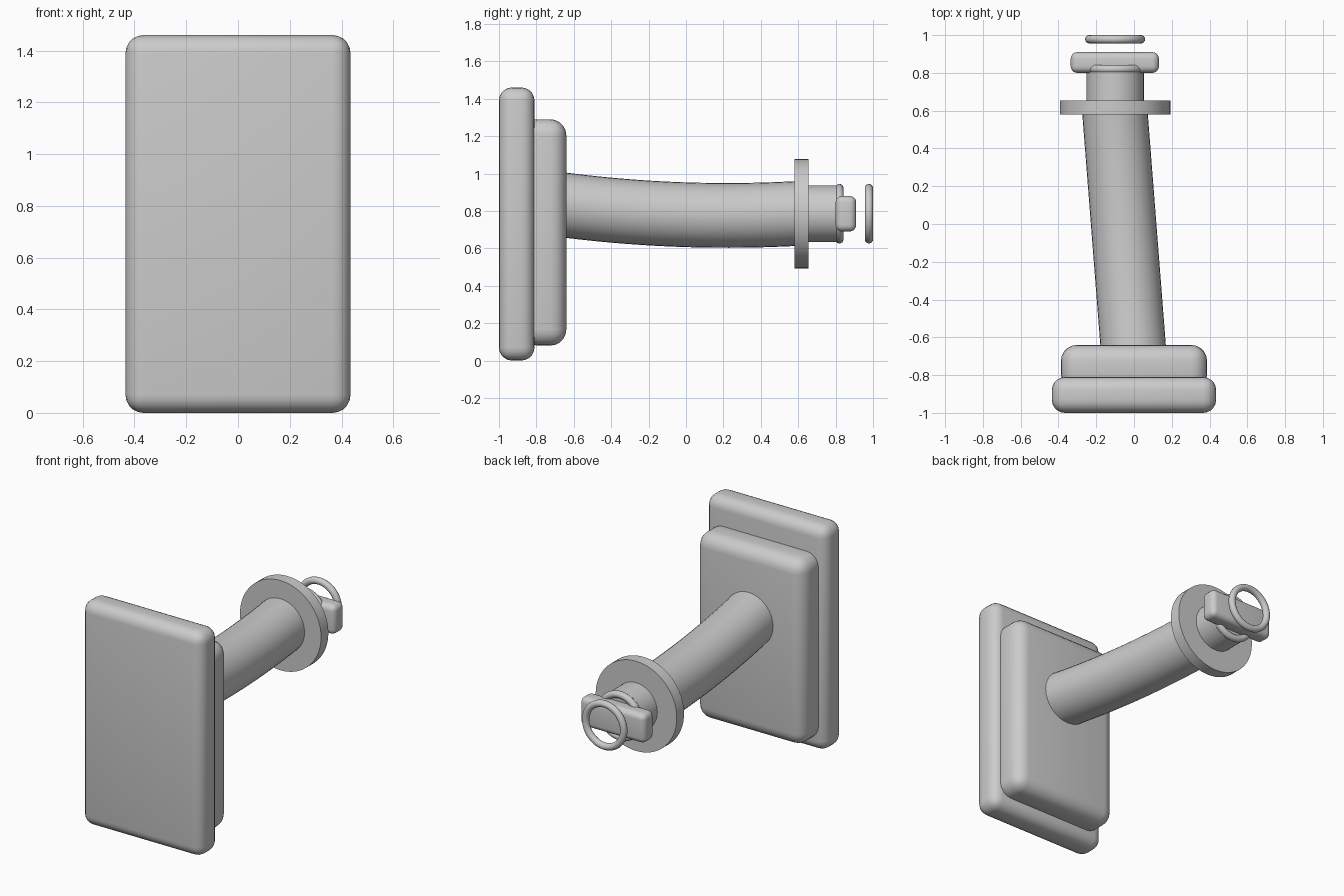
import bpy, math

if "Cube" in bpy.data.objects:
    bpy.data.objects.remove(bpy.data.objects["Cube"])

CX, CZ = -0.10, 0.785  # axis of the end fittings


def finish(ob, name):
    ob.name = name
    bpy.ops.object.select_all(action='DESELECT')
    ob.select_set(True)
    bpy.context.view_layer.objects.active = ob
    bpy.ops.object.shade_smooth_by_angle(angle=math.radians(35))
    return ob


def rounded_box(name, lo, hi, bevel):
    bpy.ops.mesh.primitive_cube_add(size=1, location=[(a + b) / 2 for a, b in zip(lo, hi)])
    ob = bpy.context.object
    ob.scale = [b - a for a, b in zip(lo, hi)]
    bpy.ops.object.transform_apply(location=False, rotation=False, scale=True)
    mod = ob.modifiers.new("round", 'BEVEL')
    mod.width, mod.segments = bevel, 5
    bpy.ops.object.modifier_apply(modifier=mod.name)
    return finish(ob, name)


def disc(name, r, y0, y1):
    bpy.ops.mesh.primitive_cylinder_add(vertices=64, radius=r, depth=y1 - y0,
                                        location=(CX, (y0 + y1) / 2, CZ),
                                        rotation=(math.pi / 2, 0, 0))
    return finish(bpy.context.object, name)


def ring(name, y):
    bpy.ops.mesh.primitive_torus_add(major_radius=0.137, minor_radius=0.022,
                                     major_segments=64, minor_segments=16,
                                     location=(CX, y, CZ), rotation=(math.pi / 2, 0, 0))
    return finish(bpy.context.object, name)


# Stacked plates
rounded_box("front_plate", (-0.435, -1.0, 0.0), (0.435, -0.81, 1.46), 0.07)
rounded_box("rear_housing", (-0.387, -0.88, 0.08), (0.387, -0.64, 1.29), 0.085)

# Gently bowed arm
curve = bpy.data.curves.new("arm", 'CURVE')
curve.dimensions = '3D'
curve.bevel_depth, curve.bevel_resolution = 0.173, 14
curve.use_fill_caps = True
n = 24
spline = curve.splines.new('POLY')
spline.points.add(n)
for i, p in enumerate(spline.points):
    y = -0.72 + 1.34 * i / n
    p.co = (-0.005 - 0.078 * (y + 0.64), y, 0.776 + 0.073 * (y - 0.22) ** 2, 1)
arm = bpy.data.objects.new("arm", curve)
bpy.context.collection.objects.link(arm)
bpy.ops.object.select_all(action='DESELECT')
arm.select_set(True)
bpy.context.view_layer.objects.active = arm
bpy.ops.object.convert(target='MESH')
finish(bpy.context.object, "arm")

# End fittings
disc("flange", 0.292, 0.58, 0.655)
disc("stub", 0.152, 0.60, 0.82)
ring("stub_lip", 0.82)
rounded_box("cross_bar", (-0.335, 0.80, 0.69), (0.132, 0.91, 0.88), 0.035)
ring("end_ring", 0.978)
